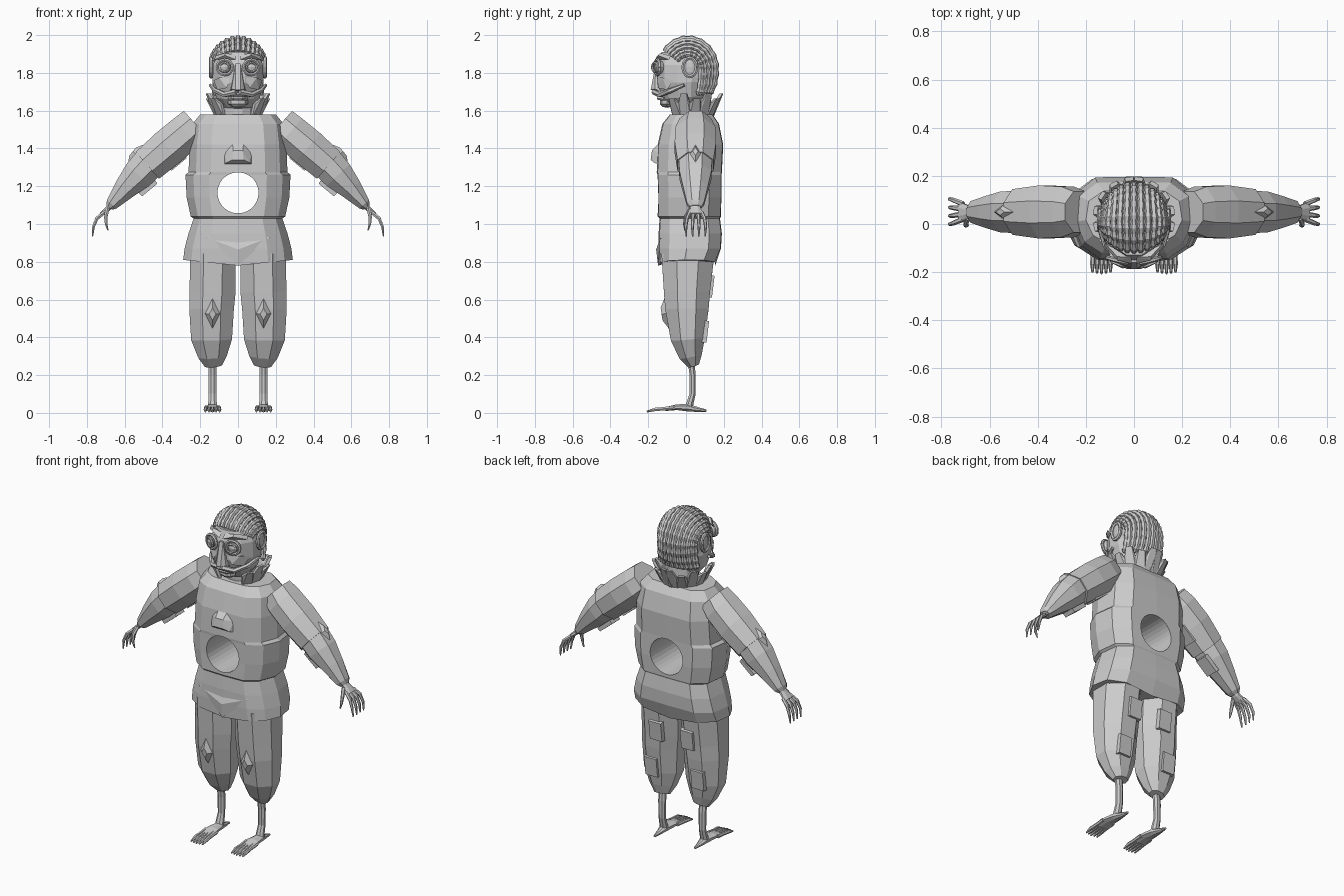
import bpy, bmesh
from math import sin, cos, pi, radians, sqrt
from mathutils import Vector, Matrix

if "Cube" in bpy.data.objects:
    bpy.data.objects.remove(bpy.data.objects["Cube"])


def finish(name, bm, mirror=False):
    bmesh.ops.recalc_face_normals(bm, faces=bm.faces)
    me = bpy.data.meshes.new(name)
    bm.to_mesh(me)
    bm.free()
    ob = bpy.data.objects.new(name, me)
    bpy.context.collection.objects.link(ob)
    if mirror:
        ob.modifiers.new("Mirror", 'MIRROR').use_mirror_merge = False
    return ob


def loft(bm, rings):
    vs = [[bm.verts.new(p) for p in r] for r in rings]
    n = len(vs[0])
    for a, b in zip(vs, vs[1:]):
        for i in range(n):
            bm.faces.new((a[i], a[(i + 1) % n], b[(i + 1) % n], b[i]))
    bm.faces.new(vs[0])
    bm.faces.new(vs[-1])


def tube(bm, pts, radii, sides=6, hint=(0, 1, 0)):
    """Polygonal tube; each radius is a number or (across, along hint)."""
    pts = [Vector(p) for p in pts]
    k = 1 / cos(pi / sides)
    rings = []
    for i, p in enumerate(pts):
        d = (pts[min(i + 1, len(pts) - 1)] - pts[max(i - 1, 0)]).normalized()
        u = d.cross(Vector(hint)).normalized()
        v = u.cross(d)
        r = radii[i] if isinstance(radii, (list, tuple)) else radii
        ru, rv = r if isinstance(r, tuple) else (r, r)
        rings.append([p + k * (u * ru * cos(a) + v * rv * sin(a))
                      for a in [(j + .5) * 2 * pi / sides for j in range(sides)]])
    loft(bm, rings)


def hull(bm, pts):
    vs = [bm.verts.new(p) for p in pts]
    res = bmesh.ops.convex_hull(bm, input=vs)
    bmesh.ops.delete(bm, geom=[v for v in res['geom_interior'] if v.is_valid], context='VERTS')


def patch(bm, c, normal, up, w, h, t, diamond=False):
    n = Vector(normal).normalized()
    s = Vector(up).cross(n).normalized()
    m = Matrix((s, n.cross(s), n)).transposed().to_4x4()
    m.translation = c
    q = sqrt(2) if not diamond else 1
    m = m @ Matrix.Diagonal((w / 2 * q, h / 2 * q, t, 1))
    m = m @ Matrix.Rotation(0 if diamond else pi / 4, 4, 'Z')
    bmesh.ops.create_cone(bm, cap_ends=True, segments=4, radius1=1,
                          radius2=.35 if diamond else .95, depth=1, matrix=m)


def ball(bm, c, s, seg=10, rings=6):
    m = Matrix.Translation(c) @ Matrix.Diagonal((*s, 1))
    bmesh.ops.create_uvsphere(bm, u_segments=seg, v_segments=rings, radius=1, matrix=m)


# Torso: stepped coat of stacked rings (z, half width, front y, back y)
HALF = [(0, -1), (.55, -.97), (.85, -.66), (1, -.1), (.94, .6), (.63, .98)]
PROFILE = HALF + [(0, 1)] + [(-x, y) for x, y in HALF[:0:-1]]
rings = [(.81, .29, -.14, .155), (.87, .283, -.145, .185), (.95, .262, -.145, .19),
         (1.03, .235, -.14, .18), (1.04, .25, -.15, .185), (1.14, .272, -.15, .19),
         (1.26, .278, -.153, .19), (1.275, .262, -.155, .19), (1.42, .256, -.15, .197),
         (1.53, .242, -.125, .175), (1.58, .20, -.085, .14)]
bm = bmesh.new()
loft(bm, [[(x * hx, (f + b) / 2 + y * (b - f) / 2,
            z - (.03 * (1 - abs(x)) if z < .82 else 0)) for x, y in PROFILE]
          for z, hx, f, b in rings])
torso = finish("coat_body", bm)

# Round hole straight through the belly
bm = bmesh.new()
tube(bm, [(0, -.4, 1.165), (0, .4, 1.165)], .108, 32, (1, 0, 0))
cutter = finish("hole_cutter", bm)
cutter.hide_render = True
mod = torso.modifiers.new("Hole", 'BOOLEAN')
mod.operation, mod.solver, mod.object = 'DIFFERENCE', 'EXACT', cutter
bpy.context.view_layer.objects.active = torso
bpy.ops.object.modifier_apply(modifier="Hole")
bpy.data.objects.remove(cutter)

# Front hem wedge and chest knob
bm = bmesh.new()
hull(bm, [(-.17, -.135, .93), (.17, -.135, .93), (0, -.158, .865), (0, -.148, .78), (0, -.1, .8)])
finish("hem_flap", bm)
bm = bmesh.new()
hull(bm, [(x, y, z) for s in (-1, 1) for x, y, z in
          [(s * .085, -.13, 1.31), (s * .075, -.14, 1.38), (s * .03, -.14, 1.43),
           (s * .06, -.17, 1.325), (s * .03, -.187, 1.34), (s * .025, -.18, 1.39)]])
finish("chest_knob", bm)

# Sleeves
bm = bmesh.new()
tube(bm, [(.225, .05, 1.53), (.275, .05, 1.485), (.37, .05, 1.405), (.48, .05, 1.31)],
     [(.092, .085), (.098, .105), (.1, .11), (.094, .095)], 8)
finish("upper_sleeve", bm, True)
bm = bmesh.new()
tube(bm, [(.46, .05, 1.335), (.53, .05, 1.26), (.60, .05, 1.185), (.668, .05, 1.105), (.682, .05, 1.088)],
     [(.088, .088), (.083, .085), (.06, .066), (.034, .045), (.02, .03)], 8)
finish("lower_sleeve", bm, True)
bm = bmesh.new()
patch(bm, (.545, .05, 1.375), (.76, 0, .65), (-.65, 0, .76), .08, .16, .03, True)
finish("elbow_patch", bm, True)
bm = bmesh.new()
for x, z in ((.32, 1.325), (.475, 1.19)):
    patch(bm, (x, .06, z), (-.64, 0, -.77), (-.77, 0, .64), .08, .11, .025)
finish("sleeve_patches", bm, True)

# Hands
bm = bmesh.new()
tube(bm, [(.665, .05, 1.11), (.69, .05, 1.08), (.725, .05, 1.05)],
     [(.016, .025), (.014, .028), (.01, .042)], 8)
for i in range(4):
    y, dy = .02 + .021 * i, (i - 1.5) * .01
    tube(bm, [(.71, y, 1.06), (.747, y + dy, 1.03), (.765, y + dy * 1.4, .985), (.77, y + dy * 1.2, .935)],
         [.01, .009, .007, .003])
tube(bm, [(.69, .025, 1.08), (.70, .0, 1.04), (.698, -.008, 1.0), (.688, -.005, .965)], [.01, .009, .007, .003])
finish("hand", bm, True)

# Trouser legs with knee diamonds and square back patches
bm = bmesh.new()
tube(bm, [(.132, .01, .84), (.135, .005, .64), (.14, .005, .55), (.14, .01, .39), (.135, .025, .30), (.13, .04, .25)],
     [(.12, .14), (.122, .122), (.118, .115), (.108, .09), (.075, .06), (.045, .03)], 8)
finish("trouser_leg", bm, True)
bm = bmesh.new()
patch(bm, (.135, -.112, .525), (0, -1, -.15), (0, 0, 1), .1, .19, .035, True)
finish("knee_patch", bm, True)
bm = bmesh.new()
patch(bm, (.105, .132, .67), (0, 1, -.12), (0, 0, 1), .085, .12, .025)
patch(bm, (.155, .103, .43), (0, 1, -.12), (0, 0, 1), .085, .12, .025)
finish("trouser_back_patches", bm, True)

# Thin shins and bony feet
bm = bmesh.new()
tube(bm, [(.135, .025, .29), (.135, .035, .2), (.135, .035, .1), (.135, .015, .03)],
     [(.022, .018), (.022, .016), (.02, .016), (.024, .02)], 8)
finish("shin", bm, True)
bm = bmesh.new()
tube(bm, [(.135, .108, .012), (.135, .06, .018), (.135, .01, .028), (.135, -.05, .03), (.135, -.11, .02)],
     [.006, (.013, .016), (.02, .028), (.015, .036), (.01, .038)], 8, (1, 0, 0))
for i in range(5):
    d = (i - 2) * .017
    tube(bm, [(.135 + d, -.06, .028), (.135 + d, -.12, .022), (.135 + d * 1.1, -.165, .018),
              (.135 + d * 1.1, -.208 + abs(d) * .2, .007)], [.01, .009, .009, .004], 6, (1, 0, 0))
finish("foot", bm, True)

# Neck and upright collar of pointed strips
bm = bmesh.new()
tube(bm, [(0, .03, 1.54), (0, .02, 1.70)], .085, 12)
finish("neck", bm)
bm = bmesh.new()
for i, deg in enumerate((-38, -14, 10, 34, 58, 82)):
    a = radians(deg)
    d, t = Vector((cos(a), sin(a), 0)), Vector((-sin(a), cos(a), 0))
    top = 1.69 if i % 2 else 1.665
    hull(bm, [Vector((0, .025, z)) + d * (r + o) + t * w for z, r, ws in
              ((1.56, .10, (-.028, .028)), (1.635, .125, (-.032, .032)), (top, .155, (-.014, .02)))
              for w in ws for o in (0, .016)])
finish("collar_strips", bm, True)

# Head: skull and face block
bm = bmesh.new()
ball(bm, (0, .01, 1.82), (.135, .15, .165), 16, 10)
tube(bm, [(0, -.005, 1.90), (0, -.01, 1.84), (0, -.01, 1.75), (0, -.005, 1.67), (0, 0, 1.62)],
     [(.11, .125), (.132, .142), (.135, .142), (.115, .115), (.075, .075)], 12)
finish("head", bm)

# Hair: braids running from brow over the crown to the nape
bm = bmesh.new()
for i in range(13):
    x = .132 * sin(radians(-78 + 13 * i))
    f = sqrt(1 - (x / .146) ** 2)
    path, rad = [], []
    for j in range(23):
        a = radians(35 + 200 * j / 22)
        ca = cos(a)
        low = a > pi
        y = .01 + .152 * f * (abs(ca) ** .6 if low else -ca)
        z = 1.82 + (.165 * f if not low else .17) * sin(a)
        path.append((x * (1 - .12 * abs(ca)) * 1.03, y, z))
        rad.append(.015 if j % 2 else .0105)
    rad[-1] = .004
    tube(bm, path, rad, 6, (1, 0, 0))
finish("hair_braids", bm)

# Eyes with round rims
bm = bmesh.new()
for r, w, y in ((.04, .008, -.152), (.024, .006, -.166)):
    tube(bm, [(.07 + r * cos(k * pi / 8), y + .012 * cos(k * pi / 8), 1.83 + r * sin(k * pi / 8))
              for k in range(17)], w, 6)
ball(bm, (.07, -.14, 1.83), (.036, .028, .036))
finish("round_eye", bm, True)

# Brow, nose, whisker band, lips and ears
bm = bmesh.new()
hull(bm, [(.01, -.165, 1.87), (.01, -.14, 1.895), (.07, -.15, 1.893), (.07, -.135, 1.905),
          (.125, -.09, 1.87), (.12, -.08, 1.89)])
hull(bm, [(.035, -.15, 1.775), (.10, -.125, 1.775), (.13, -.07, 1.76), (.06, -.148, 1.72), (.11, -.10, 1.71)])
finish("brow_and_cheek", bm, True)
bm = bmesh.new()
hull(bm, [(s * x, y, z) for s in (-1, 1) for x, y, z in
          [(.012, -.16, 1.85), (.014, -.14, 1.85), (.04, -.14, 1.705), (.035, -.165, 1.715), (.014, -.187, 1.71)]])
finish("nose", bm)
bm = bmesh.new()
tube(bm, [(.01, -.168, 1.70), (.07, -.14, 1.685), (.12, -.085, 1.705), (.146, -.01, 1.735)],
     [.014, .013, .012, .008])
finish("whisker_band", bm, True)
bm = bmesh.new()
for z, y in ((1.683, -.155), (1.663, -.145)):
    tube(bm, [(-.045, y + .03, z), (-.02, y, z + .003), (.02, y, z + .003), (.045, y + .03, z)], .009)
ball(bm, (0, -.10, 1.645), (.055, .04, .03), 8, 5)
finish("mouth", bm)
bm = bmesh.new()
ball(bm, (.135, .02, 1.83), (.014, .038, .052), 10, 6)
tube(bm, [(.143, .02 + .036 * cos(k * pi / 6), 1.83 + .05 * sin(k * pi / 6)) for k in range(13)],
     .009, 6, (1, 0, 0))
finish("ear", bm, True)
